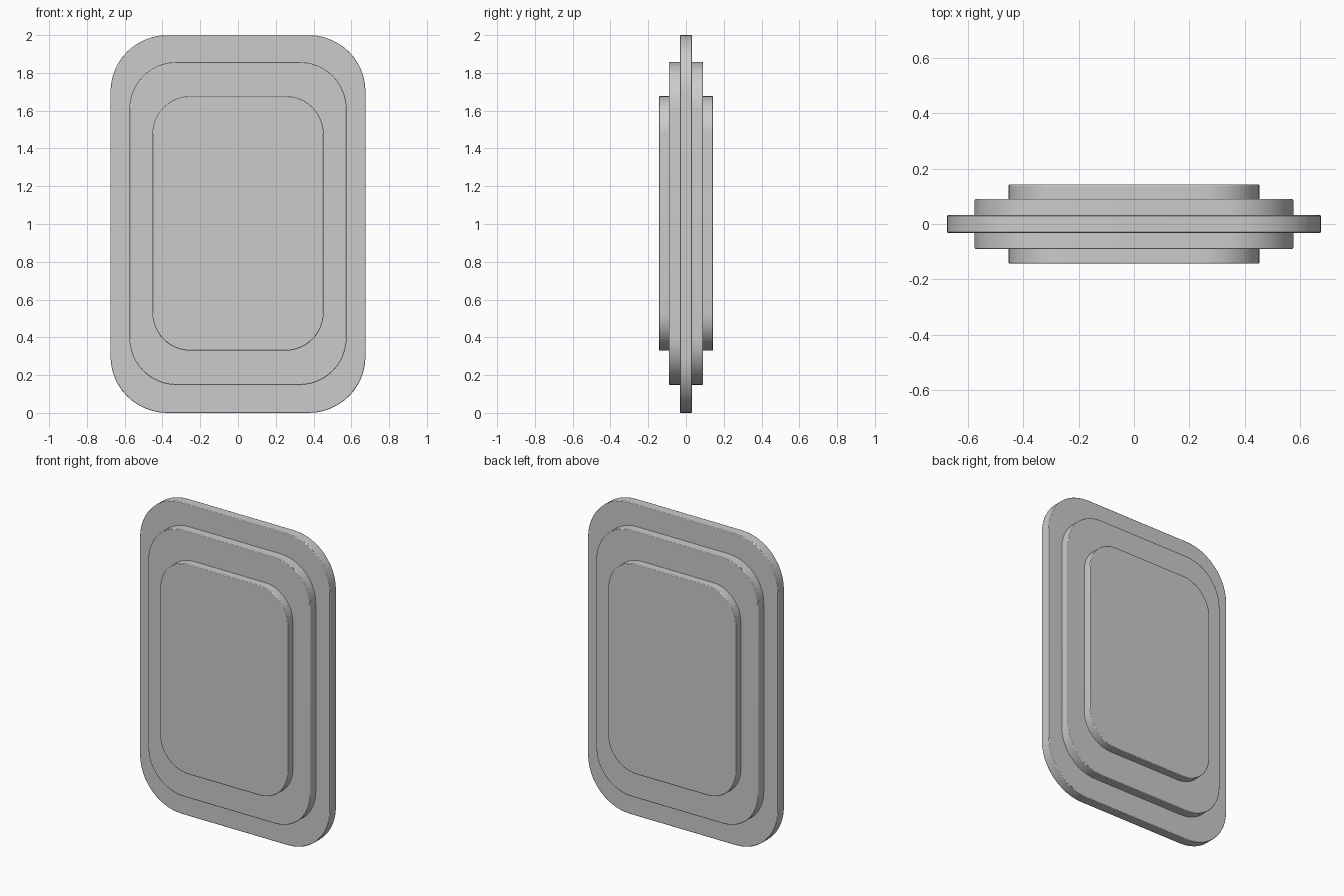
import bpy
import math

if "Cube" in bpy.data.objects:
    bpy.data.objects.remove(bpy.data.objects["Cube"], do_unlink=True)

# Single plain grey
grey = bpy.data.materials.new("light_grey")
grey.use_nodes = True
colour = (0.6, 0.6, 0.6, 1.0)
grey.diffuse_color = colour
grey.node_tree.nodes["Principled BSDF"].inputs["Base Color"].default_value = colour


def rounded_plate(name, half_width, bottom, top, half_depth, radius, steps=12):
    """Upright slab with rounded corners, facing -y and centred on y = 0."""
    outline = []
    corners = [(1, top - radius), (-1, top - radius),
               (-1, bottom + radius), (1, bottom + radius)]
    for i, (side, cz) in enumerate(corners):
        for k in range(steps + 1):
            a = math.pi / 2 * (i + k / steps)
            outline.append((side * (half_width - radius) + radius * math.cos(a),
                            cz + radius * math.sin(a)))
    n = len(outline)
    verts = [(x, y, z) for y in (-half_depth, half_depth) for x, z in outline]
    faces = [list(range(n)), list(range(2 * n - 1, n - 1, -1))]
    faces += [[i, i + n, (i + 1) % n + n, (i + 1) % n] for i in range(n)]
    mesh = bpy.data.meshes.new(name)
    mesh.from_pydata(verts, [], faces)
    mesh.materials.append(grey)
    obj = bpy.data.objects.new(name, mesh)
    bpy.context.collection.objects.link(obj)

    # Softened rim
    bevel = obj.modifiers.new("rim", "BEVEL")
    bevel.width = 0.004
    bevel.segments = 2
    bevel.limit_method = "ANGLE"
    bevel.angle_limit = math.radians(60)

    bpy.ops.object.select_all(action="DESELECT")
    obj.select_set(True)
    bpy.context.view_layer.objects.active = obj
    bpy.ops.object.shade_smooth_by_angle(angle=math.radians(30))
    return obj


# Nested plates, each passing through the larger one to step out on both sides
rounded_plate("outer_plate", 0.675, 0.0, 2.0, 0.032, 0.3)
rounded_plate("middle_plate", 0.575, 0.148, 1.858, 0.09, 0.25)
rounded_plate("inner_plate", 0.453, 0.33, 1.677, 0.143, 0.2)
